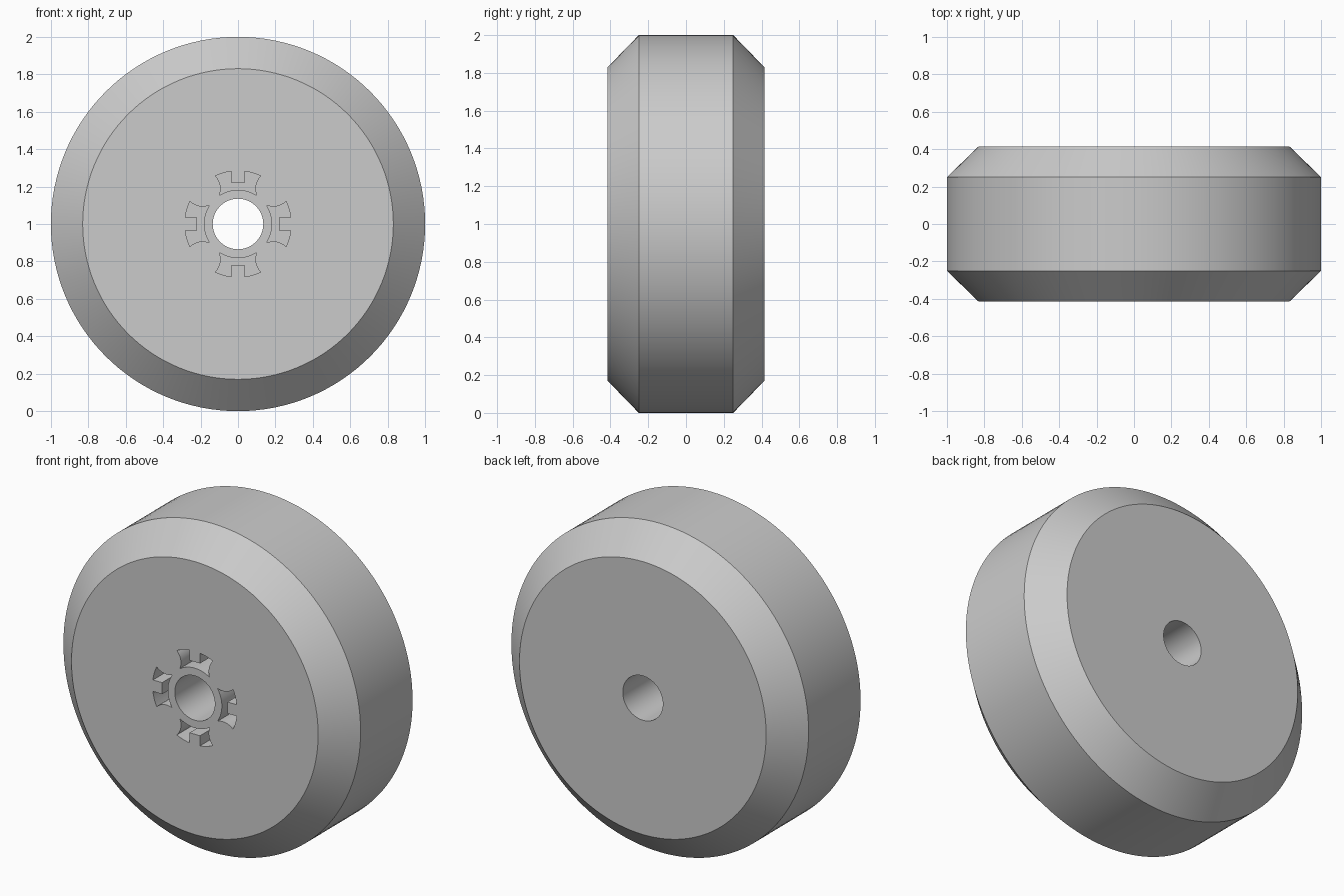
import bpy, bmesh
from math import sin, cos, radians
from mathutils import Matrix, Vector

if "Cube" in bpy.data.objects:
    bpy.data.objects.remove(bpy.data.objects["Cube"])

SEGMENTS = 128
HALF_DEPTH = 0.415
POCKET_DEPTH = 0.25

grey = bpy.data.materials.new("plain grey")
grey.use_nodes = True
grey.diffuse_color = (0.6, 0.6, 0.6, 1)
grey.node_tree.nodes["Principled BSDF"].inputs["Base Color"].default_value = (0.6, 0.6, 0.6, 1)


def add_object(name, bm):
    bmesh.ops.recalc_face_normals(bm, faces=bm.faces)
    mesh = bpy.data.meshes.new(name)
    bm.to_mesh(mesh)
    bm.free()
    mesh.materials.append(grey)
    obj = bpy.data.objects.new(name, mesh)
    bpy.context.collection.objects.link(obj)
    return obj


def arc(radius, start, end, steps, centre=0.0):
    """Points on an arc, angles in degrees counter-clockwise from +x."""
    angles = [radians(start + (end - start) * i / steps) for i in range(steps + 1)]
    return [(centre + radius * cos(a), centre + radius * sin(a)) for a in angles]


# Wheel body: chamfered ring with an axle hole, spun around the y axis
bm = bmesh.new()
profile = [(0.135, -HALF_DEPTH), (0.83, -HALF_DEPTH), (1, -0.25),
           (1, 0.25), (0.83, HALF_DEPTH), (0.135, HALF_DEPTH)]
verts = [bm.verts.new((r, y, 0)) for r, y in profile]
edges = [bm.edges.new((v, verts[i - 1])) for i, v in enumerate(verts)]
bmesh.ops.spin(bm, geom=verts + edges, cent=(0, 0, 0), axis=(0, 1, 0),
               angle=radians(360), steps=SEGMENTS)
bmesh.ops.remove_doubles(bm, verts=bm.verts, dist=0.0001)
bmesh.ops.translate(bm, verts=bm.verts, vec=(0, 0, 1))
wheel = add_object("wheel", bm)

# Pocket outline: notched outer edge, scooped sides, curved inner edge
half = [(0.035, 0.22)]
half += arc(0.284, 83, 67, 5)
half += arc(0.096, 135, 202, 10, centre=0.189)
half += arc(0.182, 63, 90, 8)
outline = half + [(-x, z) for x, z in reversed(half[:-1])]

# Four pockets around the axle hole, cut into the front
bm = bmesh.new()
for quarter in range(4):
    turn = Matrix.Rotation(radians(90 * quarter), 3, 'Y')
    face = bm.faces.new([bm.verts.new(turn @ Vector((x, -HALF_DEPTH - 0.1, z)) + Vector((0, 0, 1)))
                         for x, z in outline])
    grown = bmesh.ops.extrude_face_region(bm, geom=[face], use_keep_orig=True)
    moved = [g for g in grown["geom"] if isinstance(g, bmesh.types.BMVert)]
    bmesh.ops.translate(bm, verts=moved, vec=(0, POCKET_DEPTH + 0.1, 0))
cutter = add_object("pocket_cutter", bm)
cutter.hide_render = True

cut = wheel.modifiers.new("pockets", 'BOOLEAN')
cut.operation = 'DIFFERENCE'
cut.solver = 'EXACT'
cut.object = cutter

bpy.ops.object.select_all(action='DESELECT')
bpy.context.view_layer.objects.active = wheel
wheel.select_set(True)
bpy.ops.object.modifier_apply(modifier=cut.name)
bpy.data.objects.remove(cutter)
bpy.ops.object.shade_smooth_by_angle(angle=radians(30))
